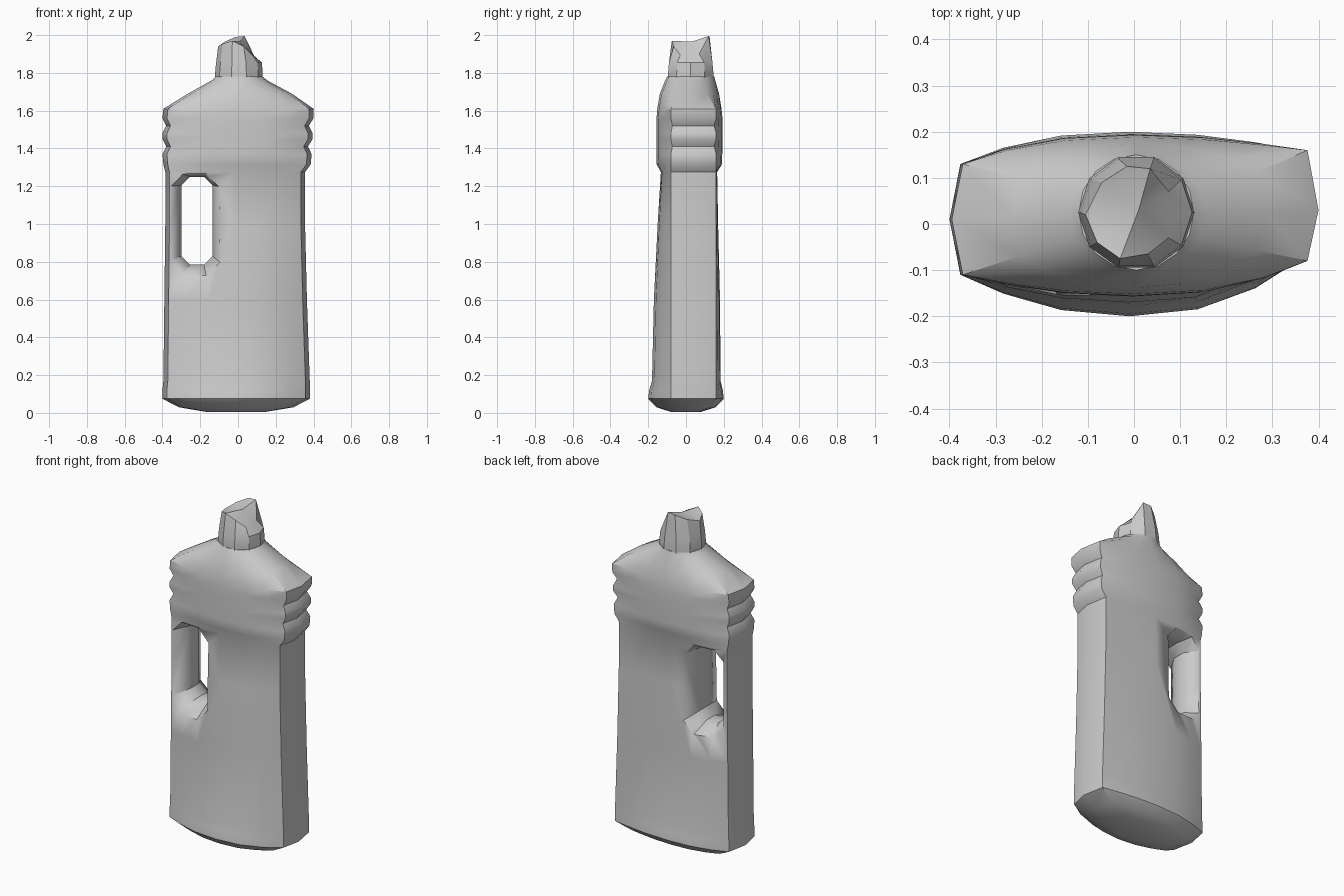
import bpy, bmesh, math

if "Cube" in bpy.data.objects:
    bpy.data.objects.remove(bpy.data.objects["Cube"])

grey = bpy.data.materials.new("plain grey")
grey.use_nodes = True
colour = (0.6, 0.6, 0.6, 1)
grey.diffuse_color = colour
grey.node_tree.nodes["Principled BSDF"].inputs["Base Color"].default_value = colour


def loft(name, rings, tip=None, angle=35):
    """Skin a stack of equal rings; close the end flat or with a fan to a tip."""
    bm = bmesh.new()
    loops = [[bm.verts.new(p) for p in ring] for ring in rings]
    n = len(loops[0])
    for a, b in zip(loops, loops[1:]):
        for i in range(n):
            j = (i + 1) % n
            bm.faces.new((a[i], a[j], b[j], b[i]))
    bm.faces.new(loops[0][::-1])
    if tip:
        t = bm.verts.new(tip)
        for i in range(n):
            bm.faces.new((loops[-1][i], loops[-1][(i + 1) % n], t))
    else:
        bm.faces.new(loops[-1])
    bmesh.ops.recalc_face_normals(bm, faces=bm.faces)
    mesh = bpy.data.meshes.new(name)
    bm.to_mesh(mesh)
    bm.free()
    ob = bpy.data.objects.new(name, mesh)
    bpy.context.collection.objects.link(ob)
    mesh.materials.append(grey)
    bpy.ops.object.select_all(action="DESELECT")
    ob.select_set(True)
    bpy.context.view_layer.objects.active = ob
    bpy.ops.object.shade_smooth_by_angle(angle=math.radians(angle))
    return ob


SPAN = (-0.94, -0.7, -0.38, 0, 0.38, 0.7, 0.94)


def section(z, left, right, front, back, scale=1, rounding=0, pinch=0):
    """Lens-shaped outline with blunt ends, optionally blended to an ellipse."""
    cx, half = (left + right) / 2, (right - left) / 2
    cy, depth = (front + back) / 2, (back - front) / 2

    def side(u, edge, corner):
        bulge = 1 - (abs(u) / 0.94) ** 2.2
        y = corner + 0.016 * u
        return (u, y + (edge - y) * bulge)

    pts = [(-1, 0.01)] + [side(u, front, -0.095) for u in SPAN]
    pts += [(1, 0.03)] + [side(u, back, 0.145) for u in reversed(SPAN)]
    ring = []
    for i, (u, y) in enumerate(pts):
        a = math.pi + i * math.tau / len(pts)
        if abs(u) > 0.9:
            y = cy + (y - cy) * (1 - 1.6 * pinch)
            u *= 1 - pinch
        x = cx + half * (u + (math.cos(a) - u) * rounding)
        y += (cy + depth * math.sin(a) - y) * rounding
        ring.append((cx + (x - cx) * scale, cy + (y - cy) * scale, z))
    return ring


# Bottle body: rounded foot, tapering trunk, ribbed shoulder block, sloping top
body = loft("bottle_body", [
    section(0.005, -0.40, 0.38, -0.20, 0.20, 0.4),
    section(0.03, -0.40, 0.38, -0.20, 0.20, 0.78),
    section(0.075, -0.40, 0.38, -0.20, 0.20),
    section(0.12, -0.40, 0.38, -0.195, 0.195),
    section(0.17, -0.395, 0.38, -0.18, 0.183),
    section(0.6, -0.39, 0.365, -0.17, 0.18),
    section(1.0, -0.385, 0.355, -0.15, 0.17),
    section(1.275, -0.385, 0.355, -0.133, 0.165),
    section(1.315, -0.395, 0.385, -0.155, 0.19),
    section(1.37, -0.40, 0.39, -0.157, 0.192),
    section(1.41, -0.40, 0.39, -0.157, 0.193, pinch=0.05),
    section(1.45, -0.40, 0.395, -0.157, 0.194),
    section(1.48, -0.40, 0.395, -0.157, 0.194),
    section(1.52, -0.40, 0.395, -0.157, 0.194, pinch=0.05),
    section(1.56, -0.40, 0.40, -0.156, 0.193),
    section(1.61, -0.395, 0.40, -0.152, 0.188),
    section(1.69, -0.265, 0.285, -0.138, 0.175, rounding=0.6),
    section(1.76, -0.14, 0.155, -0.11, 0.155, rounding=1),
    section(1.78, -0.12, 0.13, -0.10, 0.15, rounding=1),
])


# Handle opening: eight-sided, flared towards the front and back
def opening(y, left, right, low, high, cut):
    return [(x, y, z) for x, z in (
        (left + cut, low), (right - cut, low), (right, low + cut),
        (right, high - cut), (right - cut, high), (left + cut, high),
        (left, high - cut), (left, low + cut))]


wide = (-0.40, -0.085, 0.71, 1.275, 0.08)
narrow = (-0.30, -0.135, 0.785, 1.25, 0.045)
cutter = loft("handle_cutter", [opening(-0.19, *wide), opening(-0.02, *narrow),
                                opening(0.06, *narrow), opening(0.23, *wide)])
cutter.hide_render = True
cutter.hide_viewport = True
hole = body.modifiers.new("handle_opening", "BOOLEAN")
hole.object = cutter
hole.operation = "DIFFERENCE"
hole.solver = "EXACT"


# Cap: round collar with an uneven, pinched spout
def circle(z, radius):
    return [(0.005 + radius * math.cos(i * math.tau / 10),
             0.025 + radius * math.sin(i * math.tau / 10), z) for i in range(10)]


spout = [(0.09, 0.02, 1.885), (0.075, 0.07, 1.90), (0.035, 0.12, 1.995),
         (-0.015, 0.125, 1.99), (-0.07, 0.09, 1.965), (-0.105, 0.02, 1.94),
         (-0.08, -0.04, 1.955), (-0.03, -0.075, 1.97), (0.03, -0.065, 1.94),
         (0.075, -0.03, 1.895)]
loft("cap", [circle(1.755, 0.126), circle(1.80, 0.126), circle(1.855, 0.121), spout],
     tip=(0.01, 0.03, 1.965), angle=30)
